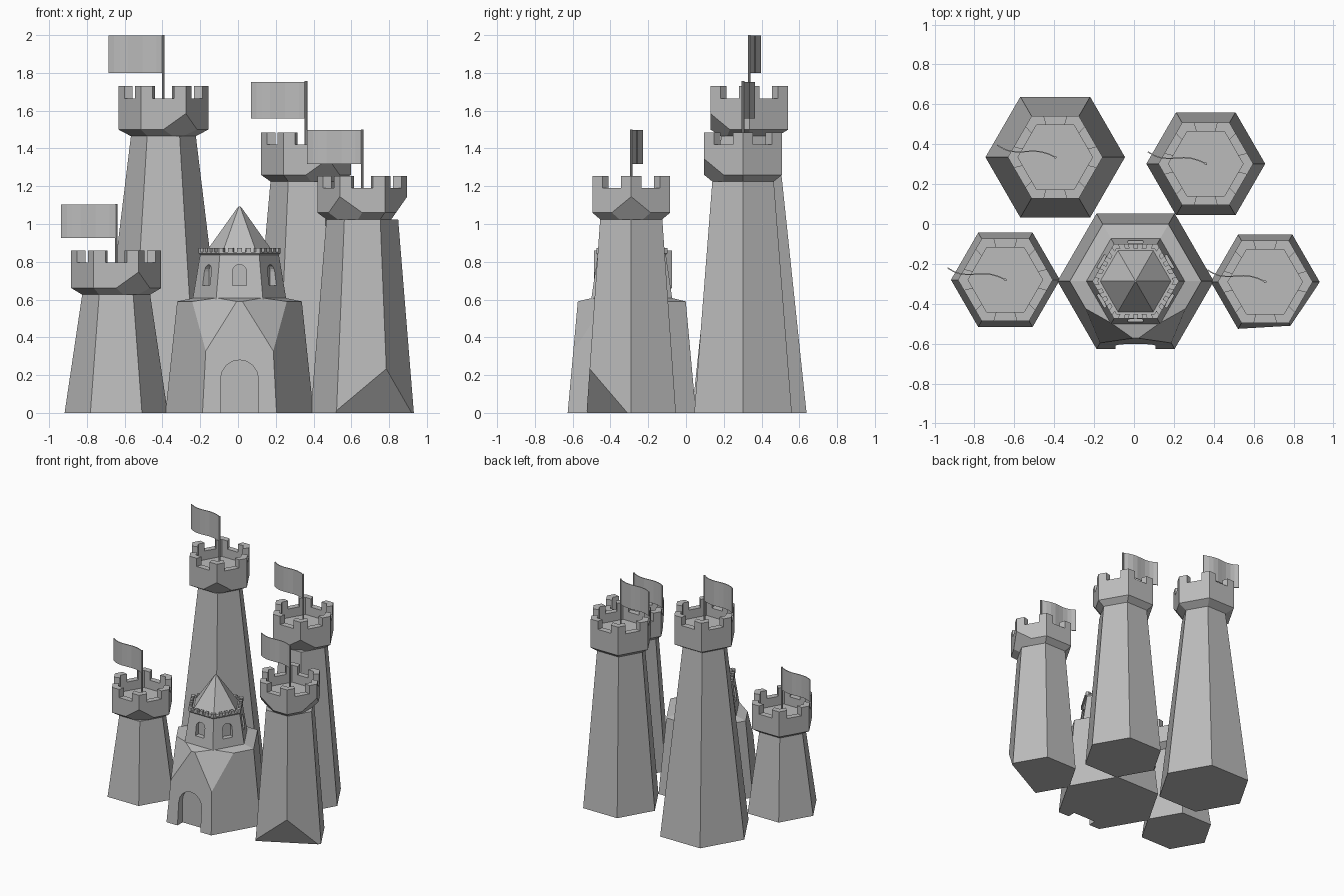
import bpy, bmesh, math
from mathutils import Vector, Matrix

cube = bpy.data.objects.get("Cube")
if cube:
    bpy.data.objects.remove(cube, do_unlink=True)

stone = bpy.data.materials.new("grey stone")
stone.use_nodes = True
GREY = (0.5, 0.5, 0.5, 1)
stone.diffuse_color = GREY
stone.node_tree.nodes["Principled BSDF"].inputs["Base Color"].default_value = GREY


def finish(bm, name):
    bmesh.ops.recalc_face_normals(bm, faces=bm.faces)
    mesh = bpy.data.meshes.new(name)
    bm.to_mesh(mesh)
    bm.free()
    mesh.materials.append(stone)
    ob = bpy.data.objects.new(name, mesh)
    bpy.context.collection.objects.link(ob)
    return ob


def hexagon(center, r, z, sides=6):
    return [Vector((center[0] + r * math.cos(math.tau * i / sides),
                    center[1] + r * math.sin(math.tau * i / sides), z)) for i in range(sides)]


def loft(bm, rings):
    """Skin a stack of rings and cap both ends."""
    rows = [[bm.verts.new(p) for p in ring] for ring in rings]
    n = len(rows[0])
    for a, b in zip(rows, rows[1:]):
        for i in range(n):
            j = (i + 1) % n
            bm.faces.new((a[i], a[j], b[j], b[i]))
    bm.faces.new(rows[0][::-1])
    bm.faces.new(rows[-1])


def lathe(bm, center, profile, sides=6):
    loft(bm, [hexagon(center, r, z, sides) for r, z in profile])


def chop(bm, a, b, c, center):
    """Slice away whatever lies beyond the plane a-b-c, seen from center."""
    a, b, c = Vector(a), Vector(b), Vector(c)
    normal = (b - a).cross(c - a).normalized()
    if normal.dot(Vector(center) - a) > 0:
        normal = -normal
    geom = bm.verts[:] + bm.edges[:] + bm.faces[:]
    bmesh.ops.bisect_plane(bm, geom=geom, plane_co=a, plane_no=normal, clear_outer=True)
    bmesh.ops.holes_fill(bm, edges=[e for e in bm.edges if e.is_boundary], sides=0)


def merlons(bm, center, r_out, r_in, z0, z1, spans):
    """Blocks along each wall side; a span crossing zero bends round the corner."""
    outer, inner = hexagon(center, r_out, 0), hexagon(center, r_in, 0)
    for k in range(6):
        def at(ring, t):
            other = ring[(k + 1) % 6] if t > 0 else ring[k - 1]
            return ring[k].lerp(other, abs(t))
        for t0, t1 in spans:
            ts = (t0, 0, t1) if t0 < 0 < t1 else (t0, t1)
            loop = [at(outer, t) for t in ts] + [at(inner, t) for t in reversed(ts)]
            loft(bm, [[p + Vector((0, 0, z)) for p in loop] for z in (z0, z1)])


def arch_cutter(center, angle, width, z0, z1, near, far):
    """Round-headed block pointing outward along the angle."""
    h = width / 2
    outline = [(-h, z0), (h, z0)]
    outline += [(h * math.cos(math.pi * i / 8), z1 - h + h * math.sin(math.pi * i / 8))
                for i in range(9)]
    turn = Matrix.Translation((center[0], center[1], 0)) @ Matrix.Rotation(angle, 4, 'Z')
    bm = bmesh.new()
    loft(bm, [[turn @ Vector((d, x, z)) for x, z in outline] for d in (near, far)])
    ob = finish(bm, "opening_cutter")
    ob.hide_render = True
    return ob


def cut(ob, cutter):
    mod = ob.modifiers.new("opening", 'BOOLEAN')
    mod.operation = 'DIFFERENCE'
    mod.object = cutter
    bpy.context.view_layer.objects.active = ob
    bpy.ops.object.modifier_apply(modifier=mod.name)
    bpy.data.objects.remove(cutter, do_unlink=True)


def tower(name, center, base_r, top_r, z_shaft, z_top, z_pole, flag_drop, worn):
    cx, cy = center
    # tapered shaft
    bm = bmesh.new()
    lathe(bm, center, [(base_r, 0), (top_r, z_shaft)])
    if name == "front_left":
        chop(bm, (0.79, -0.5, 0.22), (0.5, -0.53, 0), (0.92, -0.31, 0), (cx, cy, 0.6))
    finish(bm, name + "_tower_shaft")

    # flared crown with a sunken floor
    r, notch = 0.238, z_top - 0.065
    bm = bmesh.new()
    lathe(bm, center, [(top_r, z_shaft), (r, z_shaft + 0.035), (r, notch),
                       (0.187, notch), (0.187, notch - 0.07)])
    for k in worn:
        ring = hexagon(center, r, z_shaft + 0.035)
        up = ring[k] + Vector((0, 0, 0.085))
        chop(bm, up, ring[k].lerp(ring[k - 1], 0.5), ring[k].lerp(ring[(k + 1) % 6], 0.5),
             (cx, cy, z_shaft + 0.1))
    finish(bm, name + "_tower_crown")
    bm = bmesh.new()
    merlons(bm, center, r, 0.187, notch, z_top, [(-0.26, 0.26)])
    finish(bm, name + "_tower_merlons")

    # flagpole and waving flag
    bm = bmesh.new()
    lathe(bm, center, [(0.007, notch - 0.08), (0.007, z_pole)], 8)
    finish(bm, name + "_flagpole")
    wave = [(0, 0), (0.035, 0.017), (0.07, 0.027), (0.11, 0.031), (0.15, 0.028),
            (0.19, 0.026), (0.23, 0.031), (0.26, 0.042), (0.29, 0.06)]
    bm = bmesh.new()
    rows = [[bm.verts.new((cx - x, cy + y, z)) for x, y in wave]
            for z in (z_pole - flag_drop, z_pole - 0.003)]
    for i in range(len(wave) - 1):
        bm.faces.new((rows[0][i], rows[0][i + 1], rows[1][i + 1], rows[1][i]))
    flag = finish(bm, name + "_flag")
    solid = flag.modifiers.new("thickness", 'SOLIDIFY')
    solid.thickness = 0.006
    solid.offset = 0


# four corner towers
tower("back_right", (-0.395, 0.335), 0.35, 0.172, 1.465, 1.73, 2.0, 0.2, [5])
tower("back_left", (0.36, 0.302), 0.298, 0.188, 1.225, 1.485, 1.756, 0.197, [5])
tower("front_left", (0.658, -0.29), 0.273, 0.19, 1.025, 1.255, 1.5, 0.182, [0, 4])
tower("front_right", (-0.645, -0.28), 0.273, 0.18, 0.626, 0.86, 1.105, 0.178, [5])

# keep base with worn upper front corners and a doorway
KEEP = (0.008, -0.287)
bm = bmesh.new()
lathe(bm, KEEP, [(0.392, 0), (0.33, 0.59), (0.25, 0.607)])
for s in (-1, 1):
    chop(bm, (KEEP[0] + s * 0.178, -0.596, 0.33), (KEEP[0] + s * 0.03, -0.573, 0.57),
         (KEEP[0] + s * 0.25, -0.425, 0.59), (KEEP[0], KEEP[1], 0.3))
keep = finish(bm, "keep_base")
cut(keep, arch_cutter(KEEP, -math.pi / 2, 0.2, -0.05, 0.28, 0.275, 0.5))

# keep turret with an arched window on every side
bm = bmesh.new()
lathe(bm, KEEP, [(0.248, 0.6), (0.207, 0.845)])
turret = finish(bm, "keep_turret")
for k in range(6):
    cut(turret, arch_cutter(KEEP, math.radians(30 + 60 * k), 0.075, 0.675, 0.785, 0.165, 0.3))

# fine battlement around the turret
bm = bmesh.new()
lathe(bm, KEEP, [(0.207, 0.835), (0.217, 0.845), (0.217, 0.853), (0.185, 0.853)])
merlons(bm, KEEP, 0.217, 0.19, 0.85, 0.874,
        [(-0.1, 0.1), (0.22, 0.34), (0.44, 0.56), (0.66, 0.78)])
finish(bm, "turret_battlement")

# pointed roof
bm = bmesh.new()
lathe(bm, KEEP, [(0.183, 0.845), (0.012, 1.085), (0.005, 1.093)])
finish(bm, "turret_roof")
